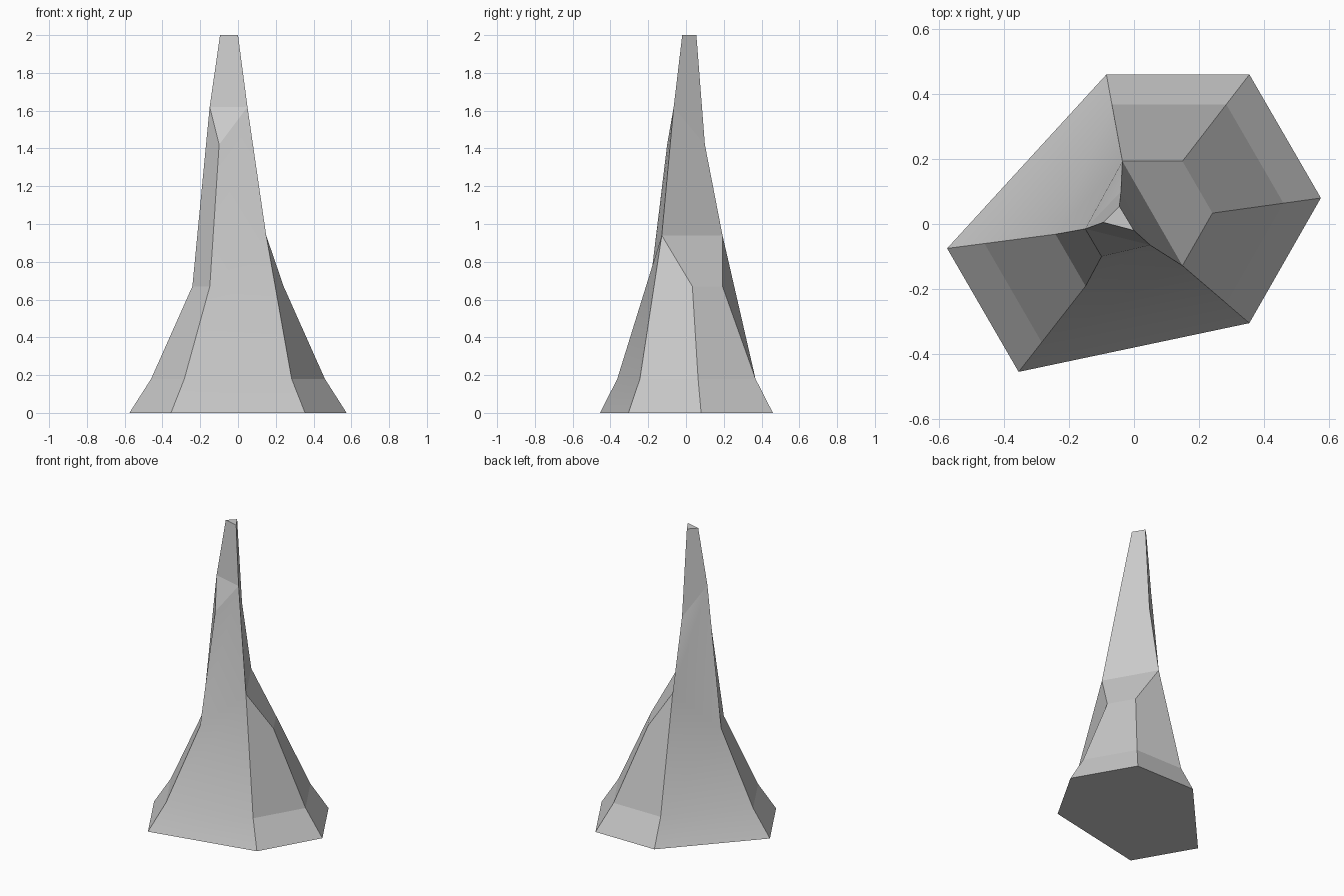
import bpy
import bmesh

if "Cube" in bpy.data.objects:
    bpy.data.objects.remove(bpy.data.objects["Cube"])

# Base hexagon corners: a west, b south-west, c south-east, d east, e north-east, f north
CORNERS = {
    "a": (-0.575, -0.075), "b": (-0.355, -0.455), "c": (0.355, -0.305),
    "d": (0.575, 0.08), "e": (0.355, 0.46), "f": (-0.085, 0.46),
}
# Height of the shoulder where each ridge narrows to the spire
SHOULDER = {"a": 0.67, "b": 0.67, "c": 0.94, "d": 0.67, "e": 0.67, "f": 0.94}
# Upper ridge points (level 3) and the triangular tip (level 4)
UPPER = {
    "a3": (-0.15, -0.015, 1.62), "b3": (-0.10, -0.10, 1.42),
    "c3": (0.05, -0.065, 1.62), "f3": (-0.04, 0.10, 1.42),
    "a4": (-0.095, 0.005, 2.0), "c4": (0.0, -0.02, 2.0), "f4": (-0.045, 0.055, 2.0),
}

bm = bmesh.new()
v = {}
for k, (x, y) in CORNERS.items():
    for level, (s, z) in enumerate(((1, 0), (0.8, 0.18), (0.42, SHOULDER[k]))):
        v[k + str(level)] = bm.verts.new((x * s, y * s, z))
for k, co in UPPER.items():
    v[k] = bm.verts.new(co)


def face(names, smooth=False):
    f = bm.faces.new([v[n] for n in names.split()])
    f.smooth = smooth


# Foot and flared lower sides; the two broad twisted sides are smooth
ring = "abcdef"
for p, q in zip(ring, ring[1:] + ring[0]):
    for lo in (0, 1):
        face(f"{p}{lo} {q}{lo} {q}{lo + 1} {p}{lo + 1}", p + q in ("bc", "fa"))
face("f0 e0 d0 c0 b0 a0")

# Sloping shoulder, spire sides and tip
face("c2 d2 e2 f2")
face("a2 b2 b3 a3")
face("b2 c2 c3 b3", True)
face("f2 a2 a3", True)
face("f2 a3 f3", True)
face("c2 f2 f3 c3")
face("a3 b3 c3")
for p, q in ("ac", "cf", "fa"):
    face(f"{p}3 {q}3 {q}4 {p}4")
face("a4 c4 f4")

bmesh.ops.recalc_face_normals(bm, faces=bm.faces)
mesh = bpy.data.meshes.new("rock_spire")
bm.to_mesh(mesh)
bm.free()
spire = bpy.data.objects.new("rock_spire", mesh)
bpy.context.collection.objects.link(spire)
